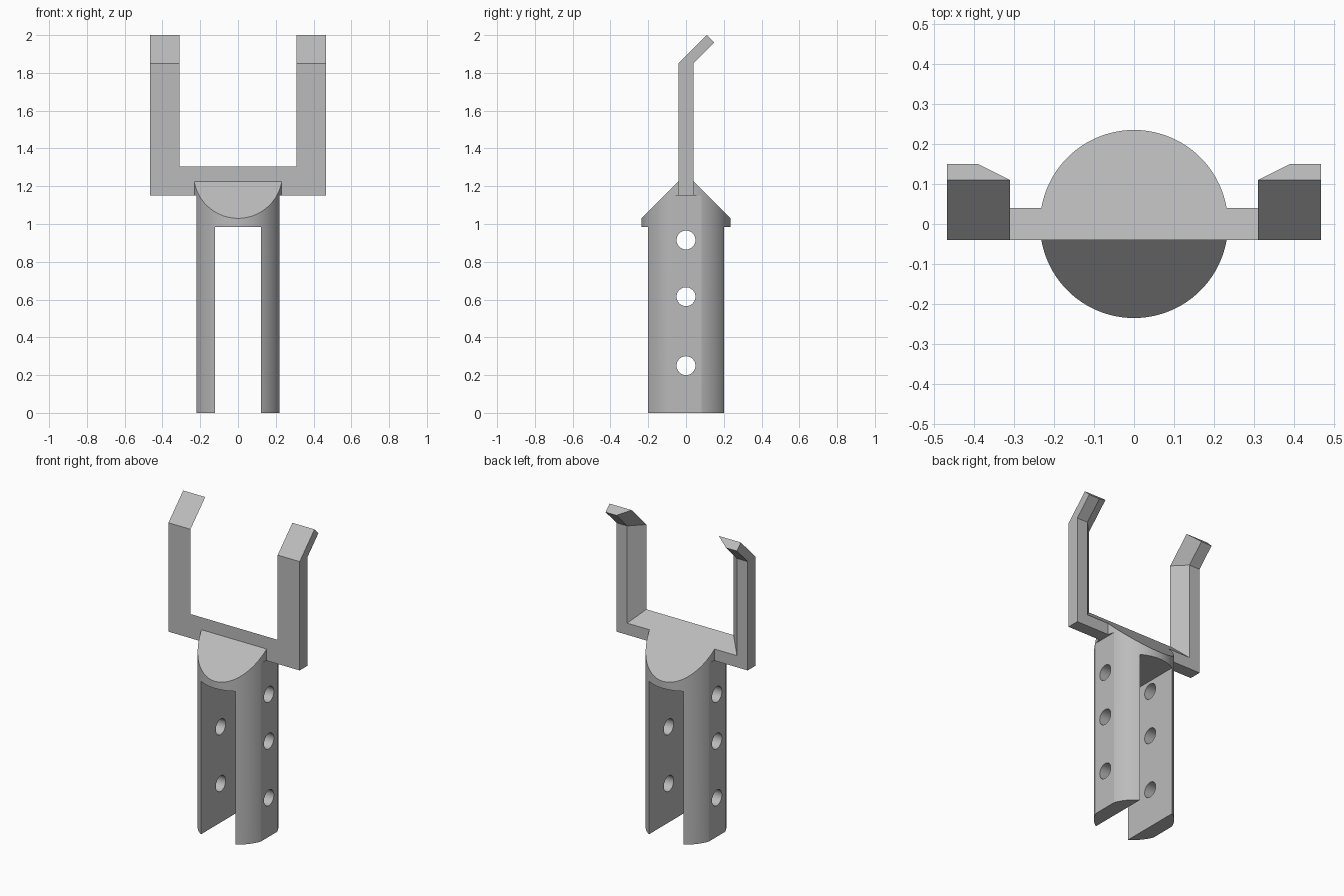
import bpy
import bmesh
from math import radians
from mathutils import Matrix, Vector

default = bpy.data.objects.get("Cube")
if default:
    bpy.data.objects.remove(default, do_unlink=True)

RADIUS = 0.235      # round body
HALF = 0.04         # half thickness of the fork
SHOULDER = 1.225    # height where the sloped shoulders start
BAR_LOW = 1.15      # underside of the crossbar

grey = bpy.data.materials.new("plain grey")
grey.use_nodes = True
COLOUR = (0.5, 0.5, 0.5, 1)
grey.diffuse_color = COLOUR
grey.node_tree.nodes["Principled BSDF"].inputs["Base Color"].default_value = COLOUR


def make_object(name, bm):
    bmesh.ops.recalc_face_normals(bm, faces=bm.faces)
    mesh = bpy.data.meshes.new(name)
    bm.to_mesh(mesh)
    bm.free()
    mesh.materials.append(grey)
    obj = bpy.data.objects.new(name, mesh)
    bpy.context.collection.objects.link(obj)
    return obj


def box(name, low, high):
    bm = bmesh.new()
    low, high = Vector(low), Vector(high)
    size = Matrix.Diagonal((high - low).to_4d())
    bmesh.ops.create_cube(bm, size=1, matrix=Matrix.Translation((low + high) / 2) @ size)
    return make_object(name, bm)


def cylinder(name, radius, depth, centre, sides, turn=Matrix()):
    bm = bmesh.new()
    bmesh.ops.create_cone(bm, cap_ends=True, segments=sides, radius1=radius, radius2=radius,
                          depth=depth, matrix=Matrix.Translation(centre) @ turn)
    return make_object(name, bm)


def select_only(obj):
    bpy.ops.object.select_all(action='DESELECT')
    obj.select_set(True)
    bpy.context.view_layer.objects.active = obj


def cut(obj, cutter):
    select_only(obj)
    cutter.hide_render = True
    mod = obj.modifiers.new("cut", 'BOOLEAN')
    mod.operation = 'DIFFERENCE'
    mod.solver = 'EXACT'
    mod.object = cutter
    bpy.ops.object.modifier_apply(modifier=mod.name)
    bpy.data.objects.remove(cutter, do_unlink=True)


# Round body with two sloped shoulders
body = cylinder("slotted_body", RADIUS, SHOULDER, (0, 0, SHOULDER / 2), 96)
bm = bmesh.new()
bm.from_mesh(body.data)
for side in (-1, 1):
    geom = bm.verts[:] + bm.edges[:] + bm.faces[:]
    result = bmesh.ops.bisect_plane(bm, geom=geom, plane_co=(0, side * HALF, SHOULDER),
                                    plane_no=(0, side, 1), clear_outer=True)
    rim = [e for e in bm.edges if e.is_boundary]
    bmesh.ops.holes_fill(bm, edges=rim)
bmesh.ops.recalc_face_normals(bm, faces=bm.faces)
bm.to_mesh(body.data)
bm.free()

# Slot between the legs, flats on the outer sides, cross holes
cut(body, box("slot_cutter", (-0.123, -1, -1), (0.123, 1, 0.985)))
for side in (-1, 1):
    near, far = sorted((side * 0.22, side * 0.5))
    cut(body, box("flat_cutter", (near, -1, -1), (far, 1, BAR_LOW)))
for height in (0.25, 0.615, 0.915):
    cut(body, cylinder("hole_cutter", 0.05, 1, (0, 0, height), 40,
                       Matrix.Rotation(radians(90), 4, 'Y')))
select_only(body)
bpy.ops.object.shade_smooth_by_angle(angle=radians(15))

# Two-pronged fork: one section swept up each arm, its inner back edge bevelled away
IN_FRONT, IN_BACK, OUT = 0.31, 0.39, 0.467


def section(side, front, back, inner=None):
    """Four corners; front and back are (y, z), inner gives other inner heights."""
    z_front, z_back = inner or (front[1], back[1])
    return [(side * IN_FRONT, front[0], z_front), (side * IN_BACK, back[0], z_back),
            (side * OUT, *back), (side * OUT, *front)]


def arm(side):
    return [section(side, (0.11, 2.0), (0.15, 1.96)),
            section(side, (-HALF, 1.85), (HALF, 1.85)),
            section(side, (-HALF, BAR_LOW), (HALF, BAR_LOW), (1.305, SHOULDER))]


bm = bmesh.new()
rings = [[bm.verts.new(p) for p in ring] for ring in arm(1) + arm(-1)[::-1]]
for a, b in zip(rings, rings[1:]):
    for i in range(4):
        j = (i + 1) % 4
        bm.faces.new((a[i], a[j], b[j], b[i]))
bm.faces.new(rings[0])
bm.faces.new(rings[-1])
make_object("fork", bm)
